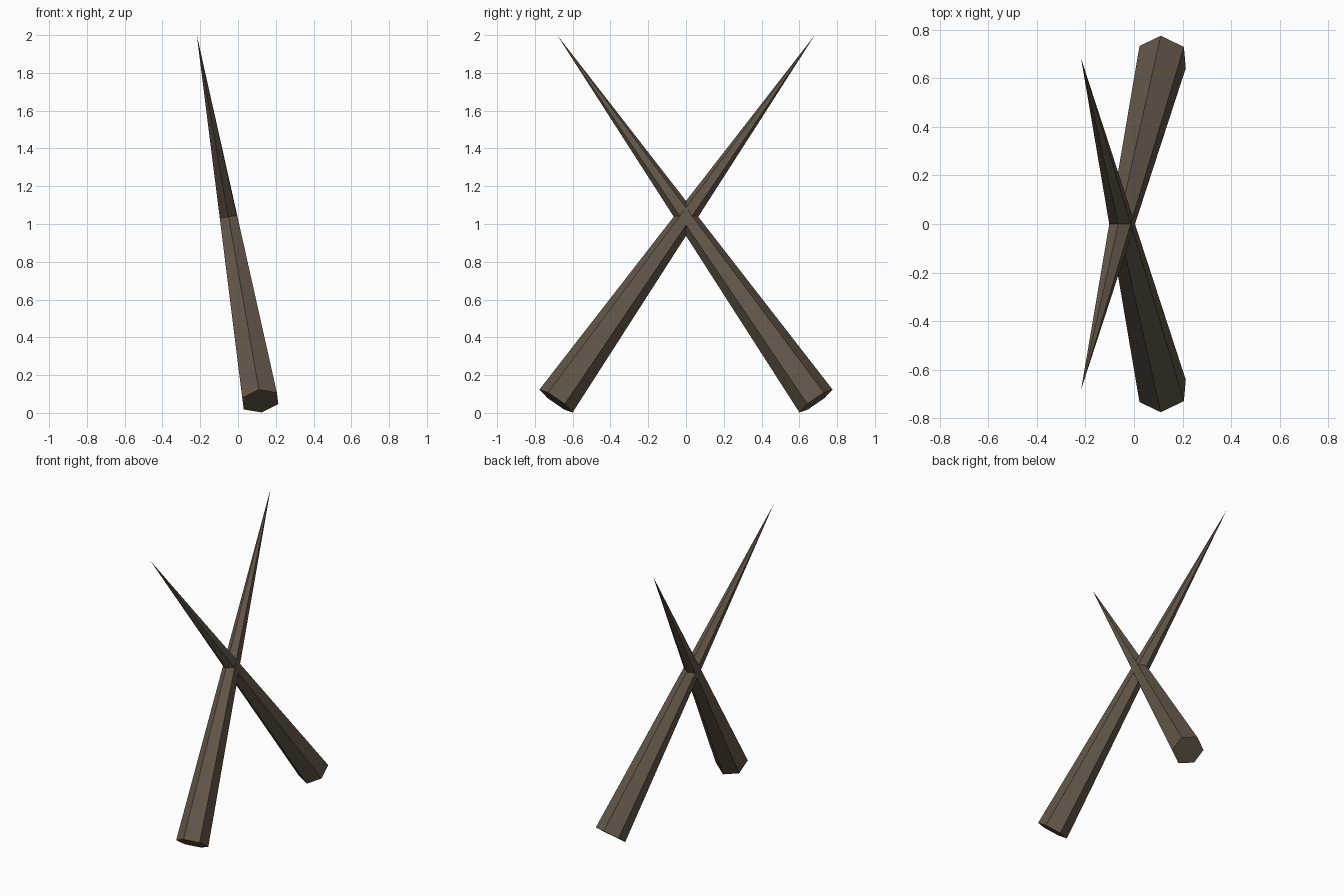
import bpy, bmesh, math
from mathutils import Vector

cube = bpy.data.objects.get("Cube")
if cube:
    bpy.data.objects.remove(cube, do_unlink=True)

# Dark brown material
brown = bpy.data.materials.new("dark_brown")
brown.use_nodes = True
colour = (0.125, 0.093, 0.064, 1)
brown.diffuse_color = colour
brown.node_tree.nodes["Principled BSDF"].inputs["Base Color"].default_value = colour

SIDES = 6
RADIUS = 0.107


def spike(name, side):
    """Six-sided tapered spike leaning across the centre; side flips it front to back."""
    base = Vector((0.118, -0.688, 0.063))
    tip = Vector((-0.218, 0.682, 2.0))
    axis = (tip - base).normalized()
    # Frame of the base ring, square to the axis, with one corner facing up and out
    up = Vector((-0.008, -0.087, 0.062))
    up = (up - axis * up.dot(axis)).normalized()
    across = axis.cross(up)

    def flip(p):
        return (p.x, p.y * side, p.z)

    bm = bmesh.new()
    ring = []
    for i in range(SIDES):
        a = math.tau * i / SIDES
        ring.append(bm.verts.new(flip(base + RADIUS * (up * math.cos(a) + across * math.sin(a)))))
    point = bm.verts.new(flip(tip))
    bm.faces.new(ring)
    for i in range(SIDES):
        bm.faces.new((ring[i], ring[(i + 1) % SIDES], point))
    bmesh.ops.recalc_face_normals(bm, faces=bm.faces)

    mesh = bpy.data.meshes.new(name)
    bm.to_mesh(mesh)
    bm.free()
    mesh.materials.append(brown)
    bpy.context.collection.objects.link(bpy.data.objects.new(name, mesh))


# Two crossed spikes, mirrored front to back
spike("front_based_spike", 1)
spike("back_based_spike", -1)
